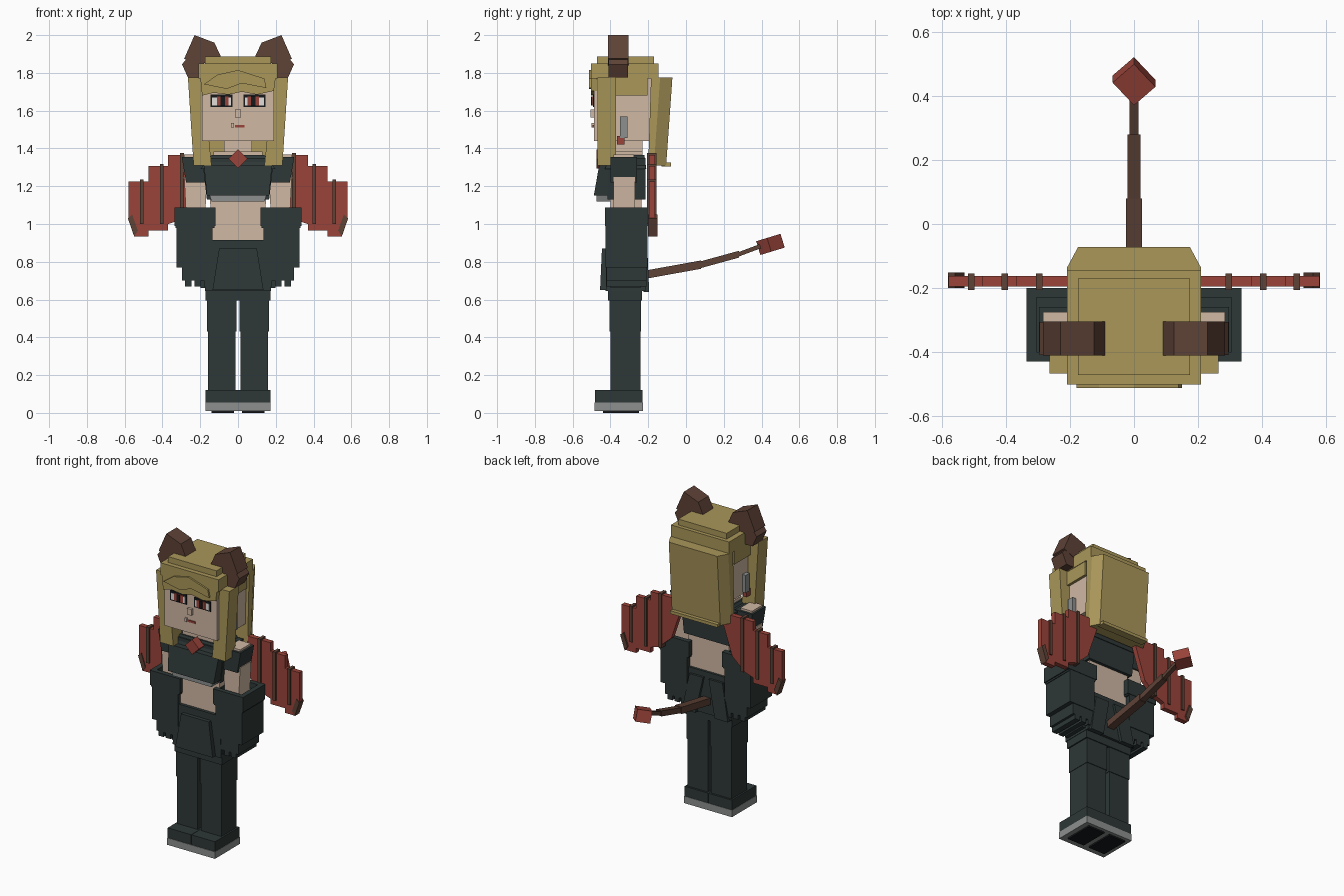
import bpy, math
from mathutils import Matrix, Vector

if "Cube" in bpy.data.objects:
    bpy.data.objects.remove(bpy.data.objects["Cube"])


def material(name, r, g, b):
    lin = [((c / 255 + 0.055) / 1.055) ** 2.4 for c in (r, g, b)]
    m = bpy.data.materials.new(name)
    m.diffuse_color = (*lin, 1)
    m.use_nodes = True
    m.node_tree.nodes["Principled BSDF"].inputs["Base Color"].default_value = m.diffuse_color
    return m


DARK = material("dark_cloth", 46, 56, 55)
RED = material("red", 155, 68, 58)
BROWN = material("brown_fur", 94, 66, 54)
HAIR = material("blond_hair", 170, 151, 90)
SKIN = material("skin", 208, 184, 164)
GREY = material("grey", 140, 144, 142)
BLACK = material("black", 22, 24, 26)
WHITE = material("eye_white", 225, 222, 218)


def make(name, mat, verts, faces, mirror=False):
    me = bpy.data.meshes.new(name)
    me.from_pydata(verts, [], faces)
    me.materials.append(mat)
    ob = bpy.data.objects.new(name, me)
    bpy.context.collection.objects.link(ob)
    bpy.context.view_layer.objects.active = ob
    # consistent outward normals
    import bmesh
    bm = bmesh.new()
    bm.from_mesh(me)
    bmesh.ops.recalc_face_normals(bm, faces=bm.faces)
    bm.to_mesh(me)
    bm.free()
    if mirror:
        mod = ob.modifiers.new("mirror", 'MIRROR')
        mod.use_mirror_merge = False
    return ob


def loft(name, mat, a, b, mirror=False):
    """Solid between two matching outlines."""
    n = len(a)
    faces = [list(range(n)), list(range(n, 2 * n))]
    faces += [(i, (i + 1) % n, n + (i + 1) % n, n + i) for i in range(n)]
    return make(name, mat, list(a) + list(b), faces, mirror)


def block(name, mat, x, y, z, top_x=None, top_y=None, mirror=False):
    """Box, optionally with a different rectangle at the top."""
    def rect(u, v, h):
        return [(u[0], v[0], h), (u[1], v[0], h), (u[1], v[1], h), (u[0], v[1], h)]
    return loft(name, mat, rect(x, y, z[0]), rect(top_x or x, top_y or y, z[1]), mirror)


def plate(name, mat, outline, y0, y1, mirror=False):
    """Front-facing outline (x, z) extruded along y."""
    return loft(name, mat, [(x, y0, z) for x, z in outline],
                [(x, y1, z) for x, z in outline], mirror)


# Legs and boots
block("leg", DARK, (.012, .16), (-.40, -.242), (.1, .62), mirror=True)
block("knee_wrap", DARK, (.008, .163), (-.405, -.238), (.43, .61), mirror=True)
block("thigh_band", DARK, (-.172, .172), (-.412, -.232), (.595, .655))
block("boot", DARK, (.001, .171), (-.482, -.23), (.05, .12), mirror=True)
block("sole", GREY, (0, .173), (-.485, -.228), (.01, .055), mirror=True)
block("tread", BLACK, (.02, .14), (-.44, -.25), (0, .012), mirror=True)

# Hips and flaps
block("hips", DARK, (-.175, .175), (-.425, -.215), (.645, .915), (-.165, .165), (-.42, -.22))
block("front_flap", DARK, (-.135, .135), (-.455, -.42), (.65, .87), (-.1, .1), (-.445, -.40))
block("back_flap", DARK, (.07, .165), (-.225, -.195), (.64, .88), (.02, .12), (-.235, -.205), True)
block("side_flap", DARK, (.15, .2), (-.40, -.24), (.66, .88), (.13, .175), mirror=True)

# Torso
block("belly", SKIN, (-.135, .135), (-.40, -.235), (.9, 1.16), (-.15, .15))
block("chest", DARK, (-.165, .165), (-.415, -.215), (1.13, 1.35), (-.19, .19))
block("bust", DARK, (-.165, .165), (-.488, -.40), (1.15, 1.31), (-.18, .18), (-.46, -.40))
plate("bust_trim", GREY, [(-.14, 1.12), (.14, 1.12), (.15, 1.15), (0, 1.165), (-.15, 1.15)],
      -.475, -.40)
block("collar", DARK, (-.2, .2), (-.43, -.21), (1.29, 1.365), (-.14, .14), (-.40, -.22))
block("shoulder_skin", SKIN, (-.13, .13), (-.39, -.23), (1.34, 1.385))
block("neck", SKIN, (-.075, .075), (-.37, -.23), (1.35, 1.46))
plate("red_gem", RED, [(0, 1.295), (.05, 1.345), (0, 1.395), (-.05, 1.345)], -.475, -.42)

# Arms and loose sleeves
block("upper_arm", SKIN, (.175, .272), (-.385, -.27), (1.0, 1.25), (.165, .285), mirror=True)
block("shoulder", DARK, (.16, .275), (-.40, -.26), (1.22, 1.355), (.17, .298), mirror=True)
block("shoulder_opening", SKIN, (.2, .285), (-.385, -.275), (1.35, 1.368), mirror=True)
block("sleeve_cuff_floor", DARK, (.125, .33), (-.425, -.205), (.98, 1.05), mirror=True)
for part, x, y in (("inner", (.12, .15), (-.43, -.2)), ("outer", (.305, .337), (-.43, -.2)),
                   ("front", (.15, .305), (-.43, -.4)), ("back", (.15, .305), (-.23, -.2))):
    block("sleeve_cuff_" + part, DARK, x, y, (.99, 1.087), mirror=True)
block("sleeve", DARK, (.135, .325), (-.425, -.203), (.77, .99), mirror=True)
block("sleeve_lower", DARK, (.135, .296), (-.42, -.208), (.70, .77), mirror=True)
for i in range(3):
    block("sleeve_fringe", DARK, (.145 + i * .05, .18 + i * .05), (-.42, -.208),
          (.67, .705), mirror=True)

# Head and face
block("head", SKIN, (-.19, .19), (-.488, -.15), (1.44, 1.8))
block("nose", SKIN, (-.016, .016), (-.505, -.485), (1.565, 1.605))
block("mouth", RED, (-.015, .035), (-.494, -.485), (1.512, 1.525))
block("mouth_fang", SKIN, (-.036, -.022), (-.5, -.485), (1.512, 1.535))
for name, mat, x, z, y in (("eye_outline", BLACK, (.028, .146), (1.62, 1.685), -.493),
                           ("eye_white", WHITE, (.036, .138), (1.628, 1.67), -.496),
                           ("iris", RED, (.05, .112), (1.628, 1.675), -.499),
                           ("pupil", BLACK, (.07, .092), (1.628, 1.675), -.502)):
    block(name, mat, x, (y, -.486), z, mirror=True)
block("earring", GREY, (.185, .215), (-.35, -.31), (1.455, 1.57), mirror=True)
block("earring_bead", RED, (.185, .21), (-.365, -.325), (1.42, 1.465), mirror=True)

# Hair
block("hair_crown", HAIR, (-.175, .175), (-.472, -.17), (1.84, 1.888))
block("hair_cap", HAIR, (-.21, .21), (-.502, -.145), (1.77, 1.85))
block("hair_side", HAIR, (.18, .207), (-.40, -.205), (1.68, 1.79), mirror=True)
plate("fringe", HAIR, [(-.19, 1.68), (-.13, 1.695), (-.05, 1.685), (.02, 1.7), (.1, 1.685),
                       (.19, 1.705), (.2, 1.78), (-.2, 1.78)], -.502, -.47)
plate("fringe_tuft", HAIR, [(-.18, 1.74), (-.06, 1.715), (.02, 1.745), (.15, 1.72),
                            (.14, 1.77), (0, 1.815), (-.11, 1.79)], -.513, -.495)
block("side_lock", HAIR, (.14, .235), (-.468, -.37), (1.31, 1.775), (.185, .265), mirror=True)


def back_outline(y0, y1, z):
    return [(-.21, y0, z), (.21, y0, z), (.21, y1 - .065, z), (.175, y1, z),
            (-.175, y1, z), (-.21, y1 - .065, z)]


loft("back_hair", HAIR, back_outline(-.2, -.105, 1.31), back_outline(-.185, -.072, 1.775))
block("back_hair_tip", HAIR, (-.17, .17), (-.13, -.08), (1.305, 1.325))

# Animal ears
plate("ear", BROWN, [(.09, 1.885), (.125, 1.96), (.23, 2.0), (.285, 1.875), (.21, 1.84)],
      -.412, -.305, True)
plate("ear_base", BROWN, [(.205, 1.775), (.265, 1.775), (.296, 1.845), (.265, 1.885), (.19, 1.88)],
      -.41, -.307, True)

# Wings with ribs and claws
plate("wing", RED, [(.13, 1.365), (.37, 1.365), (.37, 1.308), (.475, 1.308), (.475, 1.225),
                    (.58, 1.225), (.58, 1.03), (.55, .935), (.475, .935), (.475, .965),
                    (.37, .965), (.37, 1.0), (.31, 1.02), (.22, 1.1)], -.195, -.163, True)
for x, z0, z1 in ((.51, 1.0, 1.235), (.404, 1.0, 1.318), (.297, 1.02, 1.375)):
    block("wing_rib", BROWN, (x - .01, x + .01), (-.206, -.155), (z0, z1), mirror=True)
plate("wing_claw", BROWN, [(.53, .965), (.55, .935), (.583, 1.03), (.56, 1.05)],
      -.2, -.152, True)

# Tail in three narrowing sections with a cube tip
path = [(-.225, .73), (.08, .785), (.28, .84), (.40, .885)]
for i, (w, h) in enumerate(((.025, .022), (.02, .018), (.014, .012))):
    ends = [[(-w, y, z - h), (w, y, z - h), (w, y, z + h), (-w, y, z + h)]
            for y, z in path[i:i + 2]]
    loft("tail_section", BROWN, *ends)
tip = block("tail_tip", RED, (-.045, .045), (-.05, .05), (-.038, .038))
tip.matrix_world = (Matrix.Translation(Vector((0, .447, .892)))
                    @ Matrix.Rotation(math.radians(17), 4, 'X')
                    @ Matrix.Rotation(math.radians(42), 4, 'Z'))
